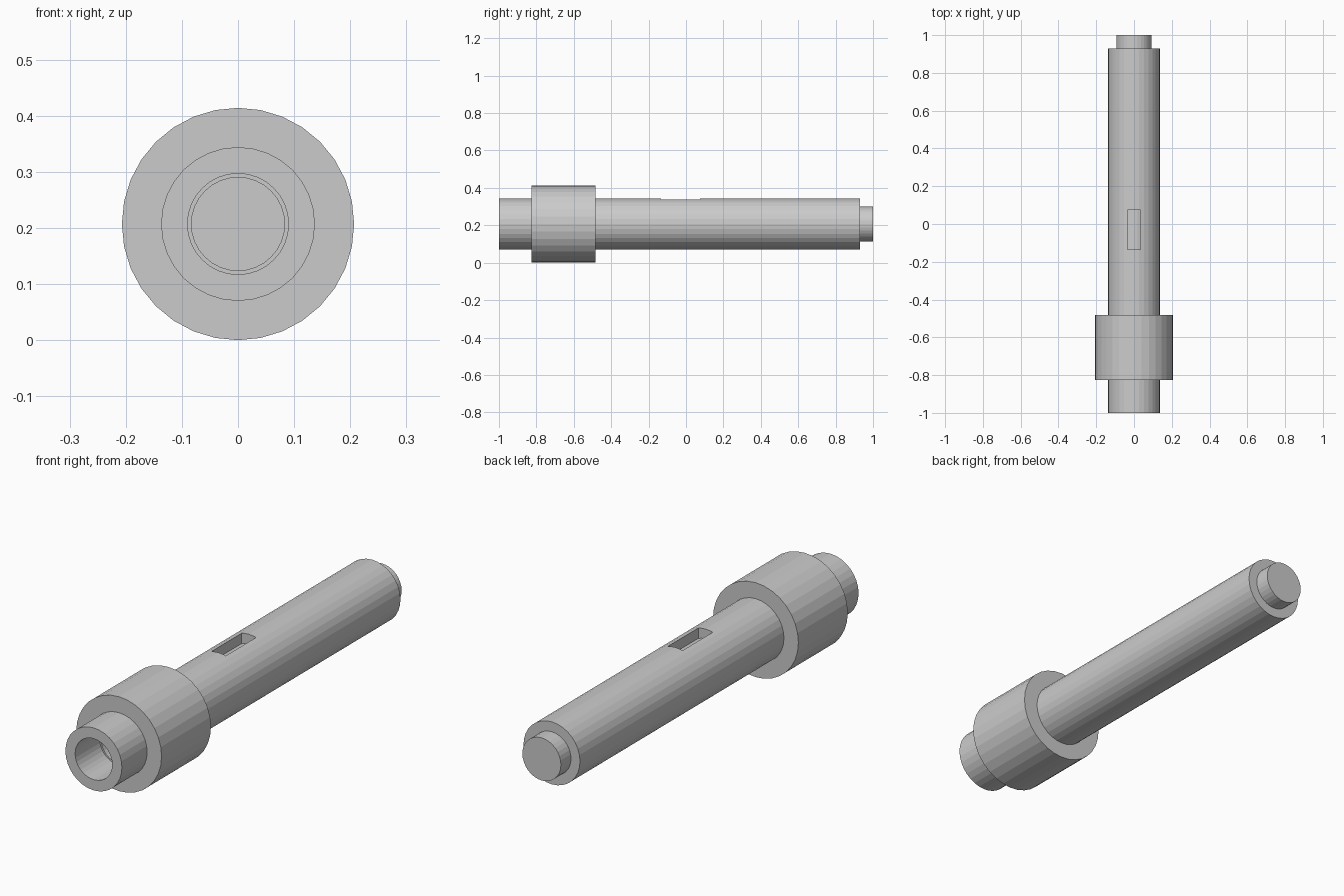
import bpy, bmesh
from math import sin, cos, pi

if "Cube" in bpy.data.objects:
    bpy.data.objects.remove(bpy.data.objects["Cube"])

SIDES = 32
AXIS_Z = 0.207


def lathe(name, profile):
    """Revolve (radius, y) points around the long axis; radius 0 closes to a point."""
    bm = bmesh.new()
    rings = []
    for r, y in profile:
        n = 1 if r == 0 else SIDES
        rings.append([bm.verts.new((r * sin(2 * pi * i / SIDES), y,
                                    AXIS_Z + r * cos(2 * pi * i / SIDES)))
                      for i in range(n)])
    for a, b in zip(rings, rings[1:]):
        if len(a) == 1 or len(b) == 1:
            bm.faces.new(b if len(a) == 1 else a)  # flat end disc
            continue
        for i in range(SIDES):
            j = (i + 1) % SIDES
            bm.faces.new((a[i], a[j], b[j], b[i]))
    # end discs need no centre vertex
    bmesh.ops.delete(bm, geom=[v for v in bm.verts if not v.link_faces], context='VERTS')
    bmesh.ops.recalc_face_normals(bm, faces=bm.faces)
    mesh = bpy.data.meshes.new(name)
    bm.to_mesh(mesh)
    bm.free()
    obj = bpy.data.objects.new(name, mesh)
    bpy.context.collection.objects.link(obj)
    return obj


# Tube with stepped front bore and thick collar
tube = lathe("collared_tube", [
    (0, -0.2), (0.083, -0.2), (0.083, -0.83), (0.09, -0.83), (0.09, -1),
    (0.137, -1), (0.137, -0.825), (0.207, -0.825), (0.207, -0.483),
    (0.137, -0.483), (0.137, 0.93), (0, 0.93)])

# Inner rod: seen in the slot and as the rear stub
lathe("inner_rod", [(0, -0.18), (0.0935, -0.18), (0.0935, 1), (0, 1)])

# Slot cut through the top of the tube
bpy.ops.mesh.primitive_cube_add(size=1, location=(0, -0.03, 0.33))
cutter = bpy.context.object
cutter.name = "slot_cutter"
cutter.scale = (0.07, 0.21, 0.10)
cutter.hide_render = True
cut = tube.modifiers.new("slot", 'BOOLEAN')
cut.operation = 'DIFFERENCE'
cut.solver = 'EXACT'
cut.object = cutter
bpy.context.view_layer.objects.active = tube
bpy.ops.object.modifier_apply(modifier=cut.name)
bpy.data.objects.remove(cutter)
